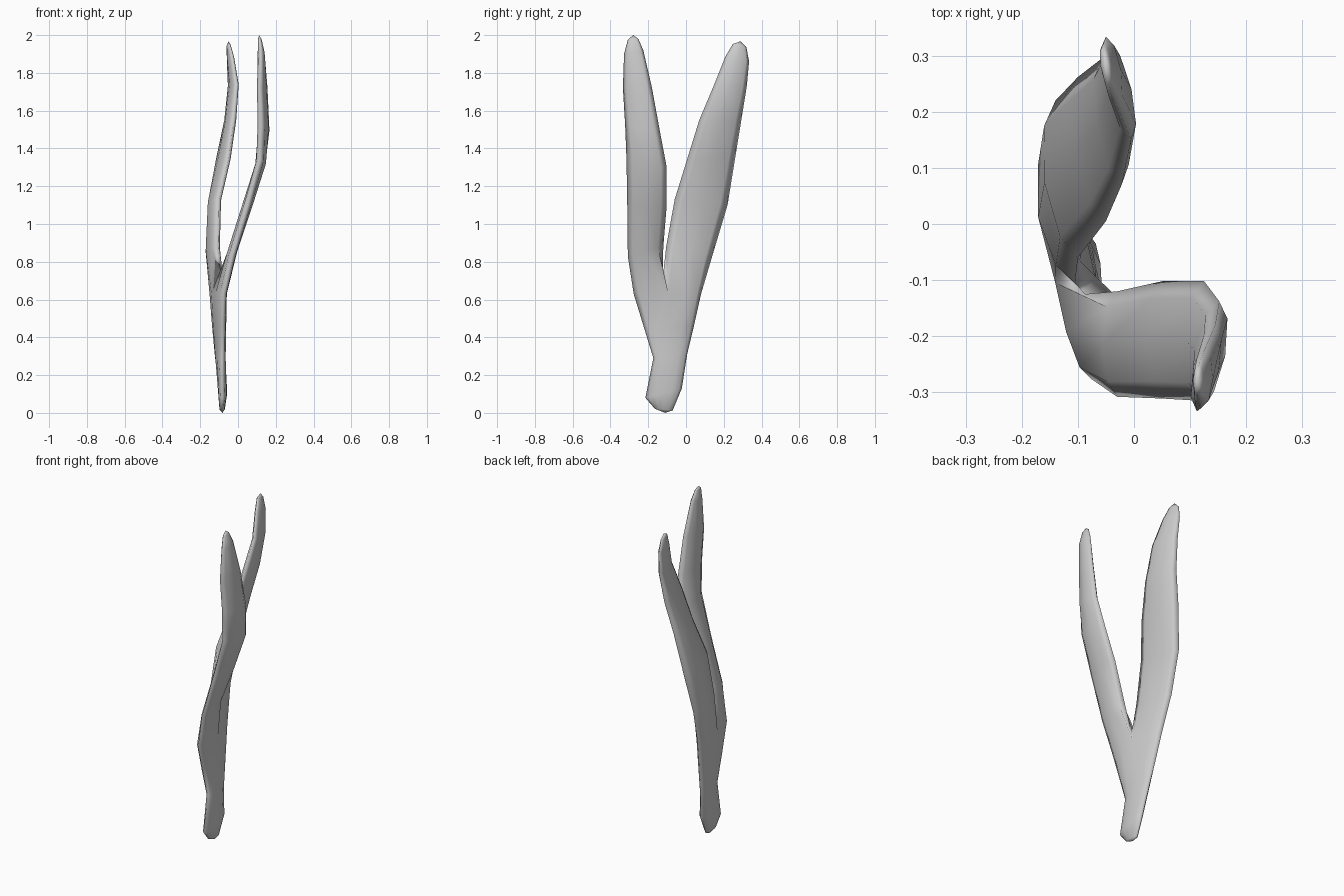
import bpy, bmesh, math
from mathutils import Vector

bm = bmesh.new()


def ring(sec, n):
    """Flattened oval between two edge points; thickness and sideways bow."""
    a, b, half, bow = Vector(sec[0]), Vector(sec[1]), sec[2], sec[3]
    mid, d = (a + b) / 2, (a - b) / 2
    side = d.cross(Vector((0, 0, 1))).normalized()
    out = []
    for k in range(n):
        t = 2 * math.pi * k / n
        s = math.sin(t)
        out.append(bm.verts.new(mid + d * math.cos(t) + side * (half * s + bow * s * s)))
    return out


def bridge(r0, r1):
    n = len(r0)
    for i in range(n):
        j = (i + 1) % n
        bm.faces.new((r0[i], r0[j], r1[j], r1[i]))


def cap(r, tip):
    v = bm.verts.new(tip)
    for i in range(len(r)):
        bm.faces.new((r[i], r[(i + 1) % len(r)], v))


def loft(start, sections, tip):
    prev = start
    for s in sections:
        cur = ring(s, len(prev))
        bridge(prev, cur)
        prev = cur
    cap(prev, tip)


# Stem: from the fork down to the rounded foot
fork = ring(((-.075, -.277, .63), (-.135, .08, .63), .036, 0), 12)
loft(fork, [
    ((-.08, -.225, .46), (-.12, .042, .46), .032, 0),
    ((-.083, -.173, .29), (-.105, .006, .31), .027, 0),
    ((-.082, -.215, .08), (-.08, -.022, .13), .024, 0),
    ((-.085, -.165, .022), (-.083, -.07, .014), .014, 0),
], (-.083, -.11, 0))

# Both blades share the crotch point between them
saddle = bm.verts.new((-.088, -.125, .70))

# Front blade: leans to +x
loft([fork[i] for i in (0, 1, 2, 3)] + [saddle] + [fork[i] for i in (9, 10, 11)], [
    ((-.03, -.308, .83), (-.03, -.12, .88), .026, 0),
    ((.05, -.311, 1.10), (.05, -.102, 1.10), .028, 0),
    ((.115, -.315, 1.34), (.125, -.102, 1.30), .028, 0),
    ((.118, -.322, 1.52), (.152, -.138, 1.49), .028, 0),
    ((.112, -.334, 1.72), (.145, -.18, 1.72), .023, 0),
    ((.12, -.328, 1.90), (.125, -.226, 1.92), .018, 0),
    ((.115, -.308, 1.975), (.115, -.252, 1.98), .010, 0),
], (.112, -.28, 2.0))

# Back blade: bowed to -x, then curving back
loft([fork[i] for i in (6, 7, 8, 9)] + [saddle] + [fork[i] for i in (3, 4, 5)], [
    ((-.15, .145, .85), (-.105, -.105, .88), .031, -.013),
    ((-.14, .22, 1.10), (-.10, -.06, 1.13), .030, -.010),
    ((-.10, .262, 1.36), (-.05, .005, 1.34), .028, -.003),
    ((-.06, .293, 1.55), (-.022, .07, 1.55), .026, 0),
    ((-.045, .322, 1.73), (-.005, .15, 1.74), .021, 0),
    ((-.05, .334, 1.86), (-.03, .21, 1.89), .017, 0),
    ((-.055, .32, 1.935), (-.045, .248, 1.953), .010, 0),
], (-.05, .288, 1.967))

bmesh.ops.recalc_face_normals(bm, faces=bm.faces)
for f in bm.faces:
    f.smooth = True
mesh = bpy.data.meshes.new("forked_leaf")
bm.to_mesh(mesh)
bm.free()
bpy.context.collection.objects.link(bpy.data.objects.new("forked_leaf", mesh))
